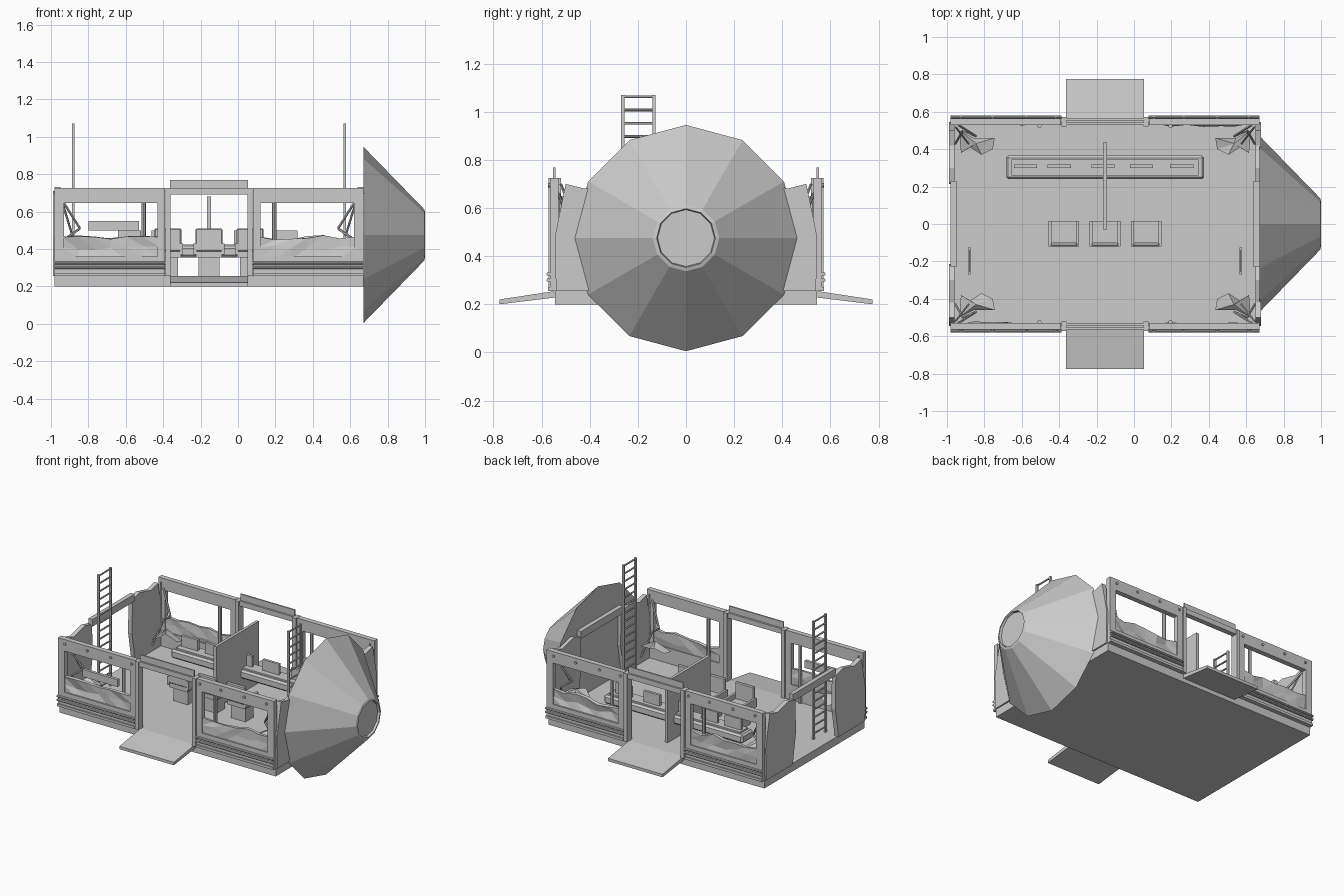
import bpy, bmesh, random
from mathutils import Vector, Matrix
from math import pi

random.seed(4)
default = bpy.data.objects.get("Cube")
if default:
    bpy.data.objects.remove(default)

grey = bpy.data.materials.new("hull_grey")
grey.use_nodes = True
grey.diffuse_color = (0.6, 0.6, 0.6, 1)
grey.node_tree.nodes["Principled BSDF"].inputs["Base Color"].default_value = (0.6, 0.6, 0.6, 1)

CX = -0.155            # cabin centre along x
FLOOR = 0.255
WALL_TOP = 0.725


def finish(name, bm):
    bmesh.ops.recalc_face_normals(bm, faces=bm.faces)
    mesh = bpy.data.meshes.new(name)
    bm.to_mesh(mesh)
    bm.free()
    mesh.materials.append(grey)
    ob = bpy.data.objects.new(name, mesh)
    bpy.context.collection.objects.link(ob)
    return ob


def box(name, x, y, z, bevel=0):
    """Box from (min, max) pairs; pairs may come in either order."""
    size = [abs(r[1] - r[0]) for r in (x, y, z)]
    mid = [(r[0] + r[1]) / 2 for r in (x, y, z)]
    bm = bmesh.new()
    bmesh.ops.create_cube(bm, size=1, matrix=Matrix.Translation(mid) @ Matrix.Diagonal((*size, 1)))
    if bevel:
        bmesh.ops.bevel(bm, geom=bm.edges[:], offset=bevel, segments=1, affect='EDGES')
    return finish(name, bm)


def rod(name, a, b, radius, sides=8):
    a, b = Vector(a), Vector(b)
    turn = (b - a).to_track_quat('Z', 'Y').to_matrix().to_4x4()
    bm = bmesh.new()
    bmesh.ops.create_cone(bm, cap_ends=True, segments=sides, radius1=radius, radius2=radius,
                          depth=(b - a).length, matrix=Matrix.Translation((a + b) / 2) @ turn)
    return finish(name, bm)


def prism(name, points, shift):
    """Flat polygon pushed along a vector."""
    bm = bmesh.new()
    face = bm.faces.new([bm.verts.new(p) for p in points])
    new = bmesh.ops.extrude_face_region(bm, geom=[face])["geom"]
    bmesh.ops.translate(bm, vec=shift, verts=[v for v in new if isinstance(v, bmesh.types.BMVert)])
    bm.faces.ensure_lookup_table()
    return finish(name, bm)


def crumpled_skin(name, x0, x1, y, side):
    """Dented plating under a window, with a torn upper edge."""
    bm = bmesh.new()
    cols = 7
    rows = []
    for z, dent in ((0.345, 0), (0.41, 0.02), (0.465, 0.016)):
        row = []
        for i in range(cols):
            end = i in (0, cols - 1)
            dy = 0 if end else random.uniform(-dent, dent * 0.4)
            dz = 0 if end or not dent else random.uniform(-0.02, 0.008)
            row.append(bm.verts.new((x0 + (x1 - x0) * i / (cols - 1), side * (y + dy), z + dz)))
        rows.append(row)
    for low, high in zip(rows, rows[1:]):
        for i in range(cols - 1):
            bm.faces.new((low[i], low[i + 1], high[i + 1]))
            bm.faces.new((low[i], high[i + 1], high[i]))
    ob = finish(name, bm)
    mod = ob.modifiers.new("thickness", 'SOLIDIFY')
    mod.thickness = 0.02
    mod.offset = 0


# Floor slab
box("floor_slab", (-0.98, 0.67), (-0.545, 0.545), (0.2, FLOOR))

# Long side walls, doorways and ramps
for side, face in ((-1, "front"), (1, "back")):
    y = (side * 0.53, side * 0.565)
    for end, half in ((-1, "tail"), (1, "nose")):
        tag = f"{face}_{half}"

        def X(*us):
            return [CX + end * u for u in us]

        box(tag + "_window_header", X(0.235, 0.825), y, (0.645, WALL_TOP))
        box(tag + "_inner_post", X(0.235, 0.275), y, (FLOOR, 0.645))
        box(tag + "_outer_post", X(0.775, 0.825), y, (FLOOR, 0.645))
        box(tag + "_lower_wall", X(0.275, 0.775), y, (FLOOR, 0.36))
        crumpled_skin(tag + "_dented_plating", *X(0.265, 0.785), 0.548, side)
        box(tag + "_door_post", X(0.205, 0.232), (side * 0.52, side * 0.572), (FLOOR, WALL_TOP))
        box(tag + "_wall_foot", X(0.235, 0.825), (side * 0.53, side * 0.574), (FLOOR, 0.272))
        for z in (0.3, 0.325):
            rod(tag + "_side_rail", (*X(0.232), side * 0.572, z), (*X(0.825), side * 0.572, z), 0.008)
        rod(tag + "_window_mullion", (*X(0.35), side * 0.525, FLOOR),
            (*X(0.35), side * 0.525, 0.65), 0.012)
        for u in (0.26, 0.42, 0.6, 0.77):
            rod(tag + "_bolt", (*X(u), side * 0.56, 0.695), (*X(u), side * 0.573, 0.695), 0.009)

        # Torn end wall remnants
        outline = [(0.54, FLOOR), (0.545, 0.48), (0.5, 0.70), (0.42, 0.68), (0.3, 0.71),
                   (0.22, 0.69), (0.215, 0.46), (0.25, FLOOR)]
        prism(tag + "_end_wall", [(*X(0.805), side * a, b) for a, b in outline], (end * 0.03, 0, 0))

        # Bent struts and loose sheet in the corner
        path = [(0.785, 0.53, 0.66), (0.69, 0.47, 0.51), (0.76, 0.5, 0.46), (0.8, 0.43, 0.3)]
        path = [(*X(u), side * v, w) for u, v, w in path]
        for a, b in zip(path, path[1:]):
            rod(tag + "_bent_strut", a, b, 0.007, 6)
        rod(tag + "_bent_strut", (*X(0.8), side * 0.52, 0.7), (*X(0.73), side * 0.43, 0.47), 0.006, 6)
        sheet = [(0.78, 0.5), (0.7, 0.46), (0.59, 0.46), (0.6, 0.4), (0.66, 0.37), (0.72, 0.41), (0.77, 0.38)]
        bm = bmesh.new()
        rim = [bm.verts.new((*X(u), side * v, 0.4 + random.uniform(-0.04, 0.04))) for u, v in sheet]
        hub = bm.verts.new((*X(0.69), side * 0.43, 0.44))
        for i in range(len(rim)):
            bm.faces.new((rim[i - 1], rim[i], hub))
        finish(tag + "_crumpled_sheet", bm)

    door = (CX - 0.208, CX + 0.208)
    box(face + "_door_lintel", door, y, (0.69, WALL_TOP))
    box(face + "_door_raised_plate", door, (side * 0.543, side * 0.553), (0.7, 0.768))
    ramp = [(0.545, 0.255), (0.775, 0.22), (0.775, 0.2), (0.545, 0.228)]
    prism(face + "_ramp", [(door[0], side * a, b) for a, b in ramp], (0.416, 0, 0))

# Hanging board in the front window
box("window_board", (-0.8, -0.53), (-0.555, -0.535), (0.5, 0.55))

# End beams and ladders
for end, half in ((-1, "tail"), (1, "nose")):
    xb = CX + end * 0.81
    box(half + "_end_beam", (xb - 0.015, xb + 0.015), (-0.23, 0.23), (0.68, 0.73))
    xl = CX + end * 0.725
    for y in (-0.263, -0.133):
        box(half + "_ladder_rail", (xl - 0.007, xl + 0.007), (y - 0.007, y + 0.007), (FLOOR, 1.07))
    for i in range(15):
        z = 1.062 - 0.055 * i
        rod(half + "_ladder_rung", (xl, -0.263, z), (xl, -0.133, z), 0.006, 6)

# Nose cone with a recessed tip
bm = bmesh.new()
rings = []
for x, r in ((0.672, 0.47), (0.995, 0.138), (1.0, 0.122), (0.985, 0.118)):
    rings.append([bm.verts.new((x, *(Matrix.Rotation(i * pi / 6, 2) @ Vector((0, r)) + Vector((0, 0.475)))))
                  for i in range(12)])
for a, b in zip(rings, rings[1:]):
    for i in range(12):
        bm.faces.new((a[i - 1], a[i], b[i], b[i - 1]))
bm.faces.new(rings[0])
bm.faces.new(rings[-1])
finish("nose_cone", bm)

# Dividing wall and long console with displays
box("dividing_wall", (CX - 0.01, CX + 0.01), (-0.03, 0.435), (FLOOR, 0.68))
box("console_body", (CX - 0.53, CX + 0.53), (0.24, 0.365), (0.355, 0.415), 0.012)
box("console_top", (CX - 0.5, CX + 0.5), (0.26, 0.345), (0.41, 0.425))
for x in (-0.58, -0.4, -0.165, 0.04, 0.255):
    box("console_display", (x - 0.062, x + 0.062), (0.3, 0.318), (0.42, 0.5))

# Three seats facing the console
for x in (-0.375, CX, 0.065):
    box("seat_pedestal", (x - 0.055, x + 0.055), (-0.09, 0.0), (FLOOR, 0.36))
    box("seat_cushion", (x - 0.07, x + 0.07), (-0.115, 0.015), (0.355, 0.395))
    box("seat_back", (x - 0.072, x + 0.072), (-0.12, -0.1), (0.385, 0.51), 0.006)
    for s in (-1, 1):
        box("seat_arm", (x + s * 0.066, x + s * 0.082), (-0.12, 0.015), (0.37, 0.43))
